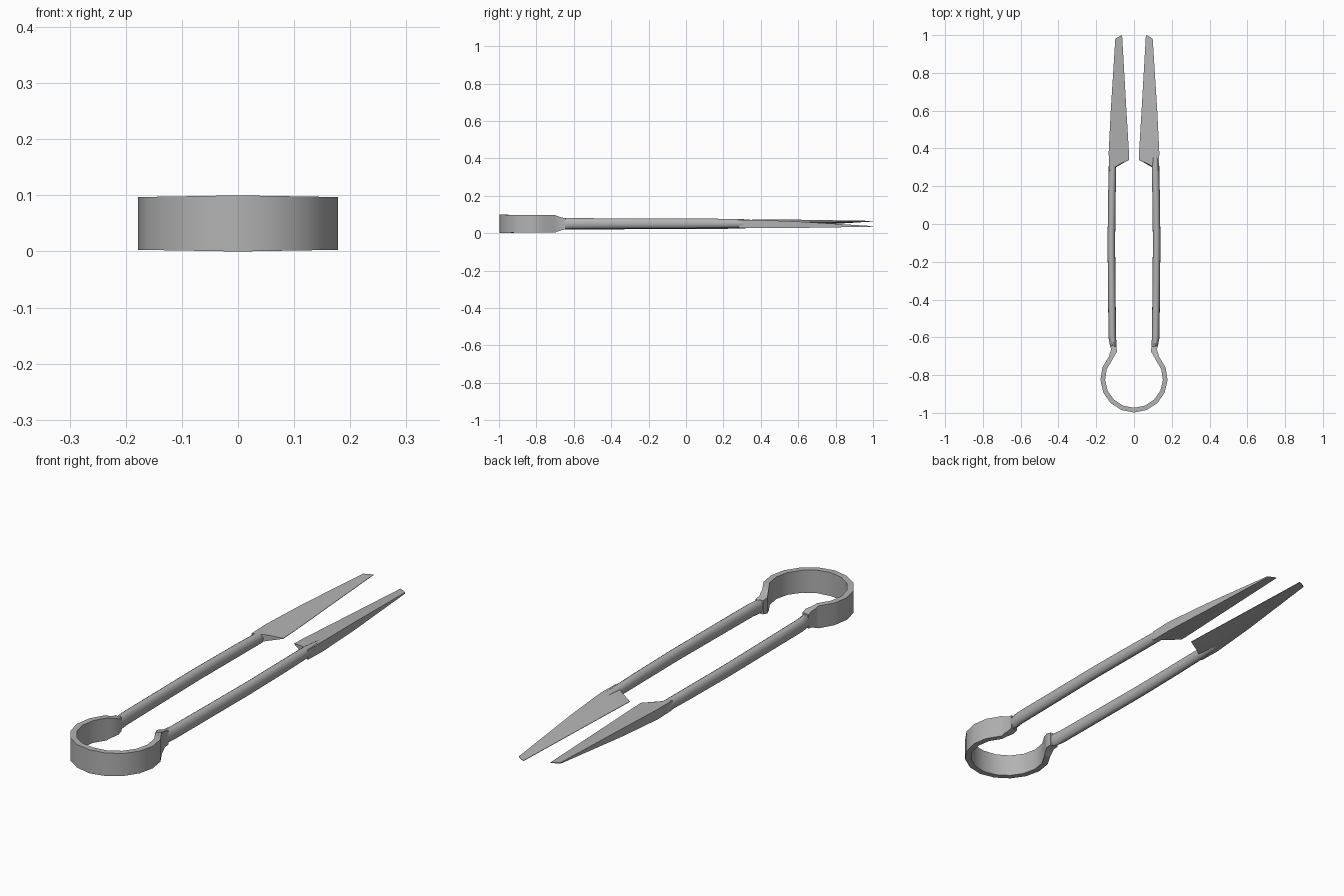
import bpy, bmesh, math

cube = bpy.data.objects.get("Cube")
if cube:
    bpy.data.objects.remove(cube, do_unlink=True)

steel = bpy.data.materials.new("grey steel")
steel.use_nodes = True
colour = (0.45, 0.45, 0.45, 1)
steel.diffuse_color = colour
steel.node_tree.nodes["Principled BSDF"].inputs["Base Color"].default_value = colour

MID_Z = 0.05


def loft(name, rings, turned=False):
    """Skin closed rings of points; turned spins the part half a turn about the long axis."""
    bm = bmesh.new()
    rows = []
    for ring in rings:
        if turned:
            ring = [(-x, y, 2 * MID_Z - z) for x, y, z in ring]
        rows.append([bm.verts.new(p) for p in ring])
    n = len(rows[0])
    for a, b in zip(rows, rows[1:]):
        for i in range(n):
            j = (i + 1) % n
            bm.faces.new((a[i], a[j], b[j], b[i]))
    bm.faces.new(rows[0])
    bm.faces.new(rows[-1])
    bmesh.ops.recalc_face_normals(bm, faces=bm.faces)
    mesh = bpy.data.meshes.new(name)
    bm.to_mesh(mesh)
    bm.free()
    mesh.materials.append(steel)
    obj = bpy.data.objects.new(name, mesh)
    bpy.context.collection.objects.link(obj)
    bpy.ops.object.select_all(action="DESELECT")
    obj.select_set(True)
    bpy.context.view_layer.objects.active = obj
    bpy.ops.object.shade_smooth_by_angle(angle=math.radians(35))
    return obj


# Spring bow: flat strip bent round, narrowing at the necks
half = []
for i in range(7):
    a = math.radians(-90 + 22 * i)
    c, s = math.cos(a), math.sin(a)
    height = 0.05 - 0.003 * c
    half.append(((0.153 * c, -0.82 + 0.153 * s), (0.178 * c, -0.82 + 0.178 * s), height))
half += [((0.107, -0.705), (0.130, -0.690), 0.042),
         ((0.090, -0.675), (0.122, -0.665), 0.034),
         ((0.092, -0.650), (0.125, -0.645), 0.029)]
mirrored = [((-a[0], a[1]), (-b[0], b[1]), h) for a, b, h in reversed(half[1:])]
rings = []
for inner, outer, h in mirrored + half:
    rings.append([(*inner, MID_Z - h), (*outer, MID_Z - h),
                  (*outer, MID_Z + h), (*inner, MID_Z + h)])
loft("spring_bow", rings)

# Handle stations: y, centre x, half width, half height
handle = [(-0.67, 0.106, 0.013, 0.026), (-0.64, 0.110, 0.018, 0.030),
          (-0.60, 0.115, 0.020, 0.029), (-0.40, 0.117, 0.020, 0.028),
          (-0.10, 0.120, 0.020, 0.027), (0.15, 0.117, 0.020, 0.026),
          (0.30, 0.114, 0.020, 0.024), (0.40, 0.115, 0.014, 0.015)]

# Blade stations: inner xy, middle xy, outer xy, edge z, spine top, spine bottom
blade = [((0.026, 0.34), (0.080, 0.315), (0.132, 0.28), 0.046, 0.070, 0.029),
         ((0.028, 0.40), (0.085, 0.395), (0.134, 0.38), 0.046, 0.071, 0.028),
         ((0.040, 0.60), (0.083, 0.600), (0.123, 0.60), 0.043, 0.062, 0.028),
         ((0.063, 1.00), (0.082, 0.992), (0.099, 0.98), 0.037, 0.039, 0.034)]

SIDES = 14
for side, turned in (("left", False), ("right", True)):
    rings = []
    for y, x, w, h in handle:
        rings.append([(x + w * math.cos(t), y, MID_Z + 0.002 + h * math.sin(t))
                      for t in (2 * math.pi * k / SIDES for k in range(SIDES))])
    loft(side + "_handle", rings, turned)

    rings = []
    for inner, middle, outer, edge, top, low in blade:
        rings.append([(*inner, edge + 0.001), (*inner, edge - 0.001),
                      (*middle, edge * 0.4 + low * 0.6), (*outer, low),
                      (*outer, top), (*middle, edge * 0.4 + top * 0.6)])
    loft(side + "_blade", rings, turned)
